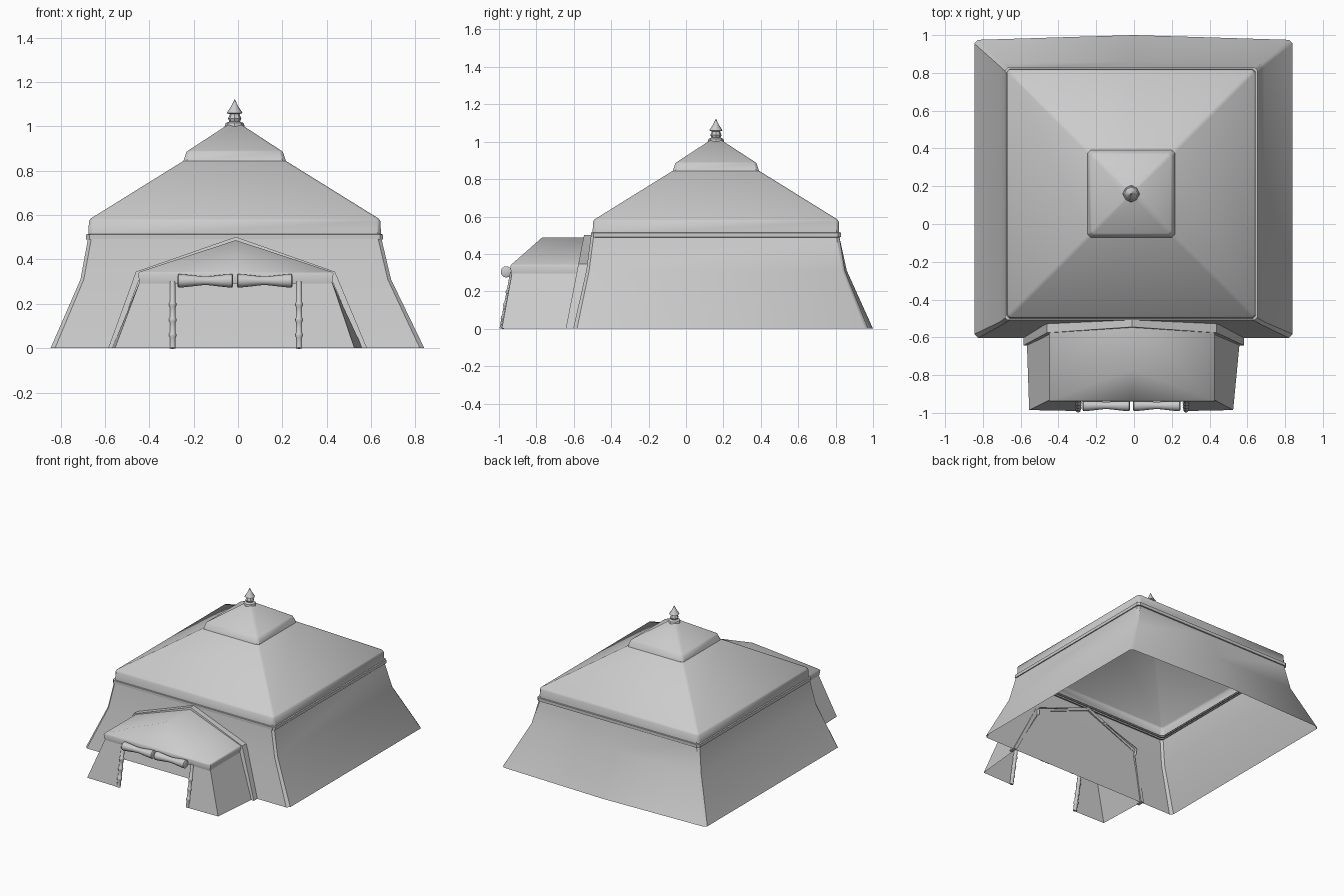
import bpy, bmesh, math
from mathutils import Vector

cube = bpy.data.objects.get("Cube")
if cube:
    bpy.data.objects.remove(cube)

canvas = bpy.data.materials.new("canvas_grey")
canvas.use_nodes = True
GREY = (0.6, 0.6, 0.6, 1)
canvas.diffuse_color = GREY
canvas.node_tree.nodes["Principled BSDF"].inputs["Base Color"].default_value = GREY

CX, CY = -0.015, 0.16          # axis of the main roof


def finish(name, bm, angle=40):
    bmesh.ops.recalc_face_normals(bm, faces=bm.faces)
    mesh = bpy.data.meshes.new(name)
    bm.to_mesh(mesh)
    bm.free()
    mesh.materials.append(canvas)
    ob = bpy.data.objects.new(name, mesh)
    bpy.context.collection.objects.link(ob)
    bpy.ops.object.select_all(action='DESELECT')
    ob.select_set(True)
    bpy.context.view_layer.objects.active = ob
    bpy.ops.object.shade_smooth_by_angle(angle=math.radians(angle))
    return ob


def loft(name, rings, closed=True, caps=False, angle=40):
    """Skin a list of equal-length rings of points."""
    bm = bmesh.new()
    rows = [[bm.verts.new(p) for p in ring] for ring in rings]
    n = len(rows[0])
    for a, b in zip(rows, rows[1:]):
        for i in range(n if closed else n - 1):
            j = (i + 1) % n
            bm.faces.new((a[i], a[j], b[j], b[i]))
    if caps:
        bm.faces.new(rows[0])
        bm.faces.new(rows[-1])
    return finish(name, bm, angle)


def box_ring(x0, x1, y0, y1, z, c=0.015, bulge=0.0):
    """Rectangle with cut corners and a midpoint on the back edge."""
    return [(x0 + c, y0, z), (x1 - c, y0, z), (x1, y0 + c, z), (x1, y1 - c, z),
            (x1 - c, y1, z), ((x0 + x1) / 2, y1 + bulge, z), (x0 + c, y1, z),
            (x0, y1 - c, z), (x0, y0 + c, z)]


def square(h, z, c=0.015):
    return box_ring(CX - h, CX + h, CY - h, CY + h, z, c)


def lathe(name, profile, origin, axis, sides=12):
    """Turn (radius, distance) pairs around an axis."""
    turn = Vector((0, 0, 1)).rotation_difference(Vector(axis))
    rings = [[Vector(origin) + turn @ Vector((r * math.cos(2 * math.pi * k / sides),
              r * math.sin(2 * math.pi * k / sides), d)) for k in range(sides)]
             for r, d in profile]
    return loft(name, rings, caps=True)


# Main tent: flared walls, open underneath
loft("main_walls", [
    box_ring(-0.845, 0.84, -0.603, 0.975, 0, 0.02, 0.025),
    box_ring(-0.71, 0.69, -0.533, 0.85, 0.31, 0.015, 0.01),
    box_ring(-0.675, 0.645, -0.508, 0.818, 0.5)])

# Rope band around the eaves
loft("eave_band", [square(0.655, 0.488), square(0.669, 0.49), square(0.669, 0.513),
                   square(0.655, 0.515)])

# Main roof with a short vertical valance
loft("main_roof", [square(0.65, 0.5), square(0.66, 0.502), square(0.657, 0.572),
                   square(0.65, 0.584), square(0.225, 0.848)])

# Raised cap and finial
loft("roof_cap", [square(0.215, 0.842), square(0.231, 0.844), square(0.217, 0.885),
                  square(0.208, 0.892), square(0.03, 1.008, 0.008)], caps=True)
lathe("finial", [(0.045, 1.0), (0.04, 1.015), (0.024, 1.022), (0.03, 1.035),
                 (0.022, 1.055), (0.036, 1.06), (0.016, 1.09), (0.001, 1.122)],
      (CX, CY, 0), (0, 0, 1), 8)

# Porch roof: hipped front, ridge running back to the main wall
bm = bmesh.new()
X0, X1, YF, YB = -0.45, 0.43, -0.94, -0.505
rows = []
for z, inset in ((0.292, 0.006), (0.335, 0.0), (0.345, 0.008)):
    rows.append([bm.verts.new(p) for p in (
        (X0 + inset, YB, z), (X0 + inset, YF + inset, z), (-0.01, YF + inset, z),
        (X1 - inset, YF + inset, z), (X1 - inset, YB, z))])
for a, b in zip(rows, rows[1:]):
    for i in range(4):
        bm.faces.new((a[i], a[i + 1], b[i + 1], b[i]))
peak = bm.verts.new((-0.01, -0.77, 0.487))
back = bm.verts.new((-0.01, YB, 0.487))
e = rows[-1]
for face in ((e[0], e[1], peak, back), (e[1], e[2], peak), (e[2], e[3], peak),
             (e[3], e[4], back, peak)):
    bm.faces.new(face)
finish("porch_roof", bm, 50)

# Porch side walls with the front flaps folded round the corner
for side, foot_back, foot, head, door in (("right", -0.568, -0.555, -0.443, -0.295),
                                          ("left", 0.562, 0.525, 0.423, 0.275)):
    loft("porch_wall_" + side, [
        [(foot_back, -0.6, 0), (foot, -0.985, 0), (door, -0.99, 0)],
        [(head, -0.52, 0.3), (head, -0.93, 0.3), (door, -0.932, 0.3)]], closed=False)
    # Door post with tie rings
    base, top = Vector((door, -0.985, 0)), Vector((door, -0.928, 0.3))
    run = top - base
    profile = [(0.013, 0)]
    for t in (0.06, 0.13, 0.2):
        profile += [(0.013, t - 0.012), (0.017, t - 0.006), (0.017, t + 0.006),
                    (0.013, t + 0.012)]
    lathe("door_post_" + side, profile + [(0.013, run.length)], base, run.normalized(), 10)

# Rolled door curtains, pinched in the middle
for side, start in (("right", -0.272), ("left", -0.005)):
    lathe("curtain_roll_" + side,
          [(0.024, 0), (0.03, 0.004), (0.029, 0.03), (0.02, 0.11), (0.02, 0.14),
           (0.029, 0.22), (0.03, 0.246), (0.024, 0.25)],
          (start, -0.961, 0.304), (1, 0, 0), 14)

# Arched trim where the porch meets the main wall
outer = ((-0.585, 0), (-0.46, 0.345), (-0.01, 0.502), (0.437, 0.345), (0.582, 0))
inner = ((-0.56, 0), (-0.44, 0.325), (-0.01, 0.48), (0.415, 0.325), (0.557, 0))


def wall_y(z):
    return -0.6 + 0.195 * z


loft("porch_trim", [[(ox, wall_y(oz) - 0.043, oz), (ox, wall_y(oz) + 0.008, oz),
                     (ix, wall_y(iz) + 0.008, iz), (ix, wall_y(iz) - 0.043, iz)]
                    for (ox, oz), (ix, iz) in zip(outer, inner)], caps=True, angle=20)
